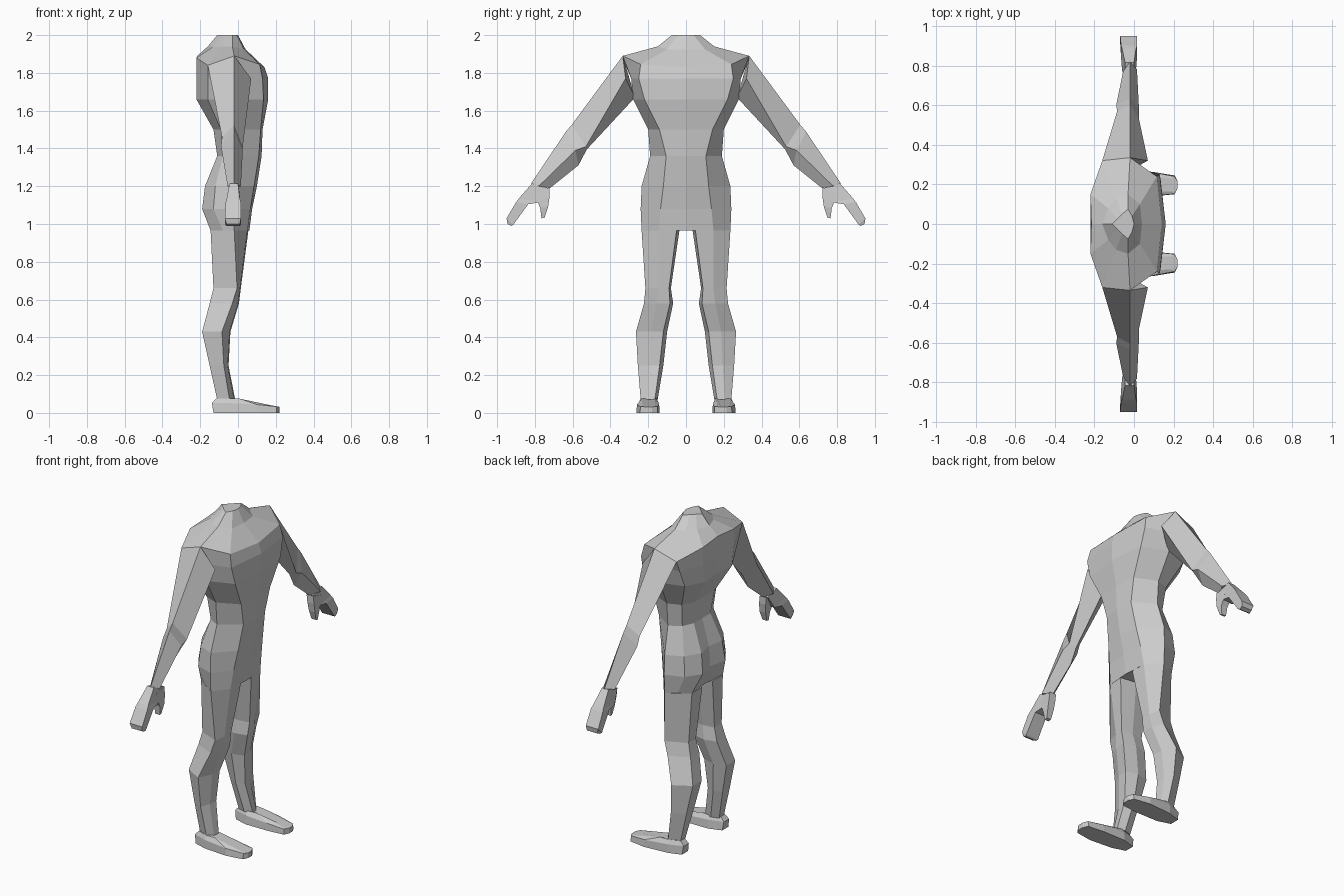
import bpy, bmesh
from mathutils import Vector

grey = bpy.data.materials.new("plain grey")
grey.diffuse_color = (0.6, 0.6, 0.6, 1)


def loft(name, rings, closed=True, caps=(True, True)):
    """Skin a list of rings, then mirror the part across the body's middle."""
    bm = bmesh.new()
    vs = [[bm.verts.new(p) for p in r] for r in rings]
    n = len(rings[0])
    for a, b in zip(vs, vs[1:]):
        for i in range(n if closed else n - 1):
            j = (i + 1) % n
            bm.faces.new((a[i], a[j], b[j], b[i]))
    if caps[0]:
        bm.faces.new(vs[0])
    if caps[1]:
        bm.faces.new(vs[-1][::-1])
    bmesh.ops.recalc_face_normals(bm, faces=bm.faces)
    # Open half shells: make sure the faces look outward
    mid = sum((v.co for v in bm.verts), Vector()) / len(bm.verts)
    if sum((f.calc_center_median() - mid).dot(f.normal) * f.calc_area() for f in bm.faces) < 0:
        bmesh.ops.reverse_faces(bm, faces=bm.faces)
    me = bpy.data.meshes.new(name)
    bm.to_mesh(me)
    bm.free()
    me.materials.append(grey)
    ob = bpy.data.objects.new(name, me)
    bpy.context.collection.objects.link(ob)
    m = ob.modifiers.new("mirror", 'MIRROR')
    m.use_axis = (False, True, False)
    m.use_clip = True
    m.merge_threshold = 0.0005
    return ob


# Torso: half rings from front middle round the side to back middle
def level(z, fc, fo, s, sb, bo, bc):
    return [(fc, 0, z), (*fo, z), (*s, z), (*sb, z), (*bo, z), (bc, 0, z)]


torso = [
    level(2.0, 0, (-.01, .04), (-.03, .075), (-.06, .05), (-.085, .025), -.11),
    [(.04, 0, 1.925), (.03, .1, 1.925), (-.03, .15, 1.94),
     (-.09, .13, 1.94), (-.13, .08, 1.94), (-.16, 0, 1.94)],
    [(.14, 0, 1.83), (.115, .24, 1.845), (-.02, .335, 1.89),
     (-.16, .32, 1.84), (-.22, .15, 1.88), (-.215, 0, 1.89)],
    level(1.77, .16, (.13, .25), (.0, .29), (-.16, .29), (-.22, .15), -.22),
    level(1.66, .16, (.135, .22), (-.02, .28), (-.16, .24), (-.22, .13), -.21),
    level(1.5, .13, (.12, .14), (-.01, .2), (-.09, .17), (-.13, .09), -.13),
    level(1.36, .125, (.11, .105), (-.01, .19), (-.08, .15), (-.11, .08), -.11),
    level(1.2, .10, (.085, .12), (-.02, .235), (-.12, .19), (-.175, .10), -.155),
    level(1.08, .075, (.065, .135), (-.02, .24), (-.13, .2), (-.19, .11), -.165),
    level(.965, .06, (.05, .145), (-.02, .235), (-.08, .193), (-.145, .15), -.13),
]
loft("torso", torso, closed=False)


# Legs: inner front, outer front, outer side, outer back, inner back, inner side
def leg_ring(z, xf, xs, xb, yi, yfi, yfo, yo, yb):
    return [(xf, yfi, z), (xf - .005, yfo, z), (xs, yo, z),
            (xb, yb, z), (xb, yfi, z), ((xf + xb) / 2, yi, z)]


loft("leg", [
    leg_ring(.965, .055, -.02, -.145, .035, .05, .145, .235, .15),
    leg_ring(.66, .015, -.005, -.13, .08, .09, .145, .215, .16),
    leg_ring(.58, .005, -.03, -.15, .068, .085, .155, .222, .17),
    leg_ring(.43, -.04, -.085, -.19, .10, .12, .185, .265, .205),
    leg_ring(.25, -.05, -.075, -.15, .12, .14, .195, .255, .21),
    leg_ring(.07, -.015, -.045, -.11, .15, .165, .205, .24, .21),
])

# Feet: sole outline, sloping upper edge, ankle opening
sole = [(-.13, .165), (-.13, .225), (-.05, .25), (.10, .262), (.205, .245),
        (.22, .215), (.22, .18), (.205, .15), (.10, .14), (-.05, .14)]
rim = [(-.138, .17), (-.138, .22), (-.05, .25), (.10, .26), (.205, .24),
       (.22, .215), (.22, .18), (.205, .152), (.10, .142), (-.05, .145)]
upper = [(-.115, .175), (-.115, .215), (-.045, .24), (.01, .235), (.19, .23),
         (.2, .21), (.2, .185), (.19, .165), (.01, .165), (-.045, .155)]
loft("foot", [
    [(x, y, 0) for x, y in sole],
    [(x, y, .052 - .1 * max(0, x - .02)) for x, y in rim],
    [(x, y, .077 - .21 * max(0, x)) for x, y in upper],
])

# Arms: top, front, bottom, back
def arm_ring(top, front, bottom, back, xf, xb, xt=-.02):
    return [(xt, *top), (xf, *front), (xt, *bottom), (xb, *back)]


loft("arm", [
    arm_ring((.335, 1.89), (.32, 1.77), (.27, 1.67), (.32, 1.84), .07, -.16),
    arm_ring((.605, 1.525), (.53, 1.41), (.525, 1.395), (.57, 1.46), .025, -.085),
    arm_ring((.635, 1.49), (.585, 1.39), (.57, 1.31), (.60, 1.41), .025, -.09),
    arm_ring((.82, 1.215), (.78, 1.2), (.72, 1.19), (.77, 1.2), .015, -.055),
])

# Hand: flat mitten, each ring outer/inner edge by front/back
def slab(outer, inner, xf, xb):
    return [(xf, *outer), (xf, *inner), (xb, *inner), (xb, *outer)]


loft("hand", [
    slab((.815, 1.215), (.73, 1.19), .0, -.045),
    slab((.885, 1.135), (.775, 1.115), .01, -.06),
    slab((.90, 1.115), (.835, 1.105), .015, -.065),
    slab((.95, 1.03), (.915, .995), .015, -.07),
    slab((.945, 1.0), (.925, .99), .01, -.06),
])
loft("thumb", [
    slab((.80, 1.17), (.722, 1.19), .005, -.04),
    slab((.785, 1.115), (.722, 1.145), .01, -.035),
    slab((.772, 1.085), (.73, 1.09), .012, -.03),
    slab((.765, 1.03), (.748, 1.035), .005, -.025),
])
